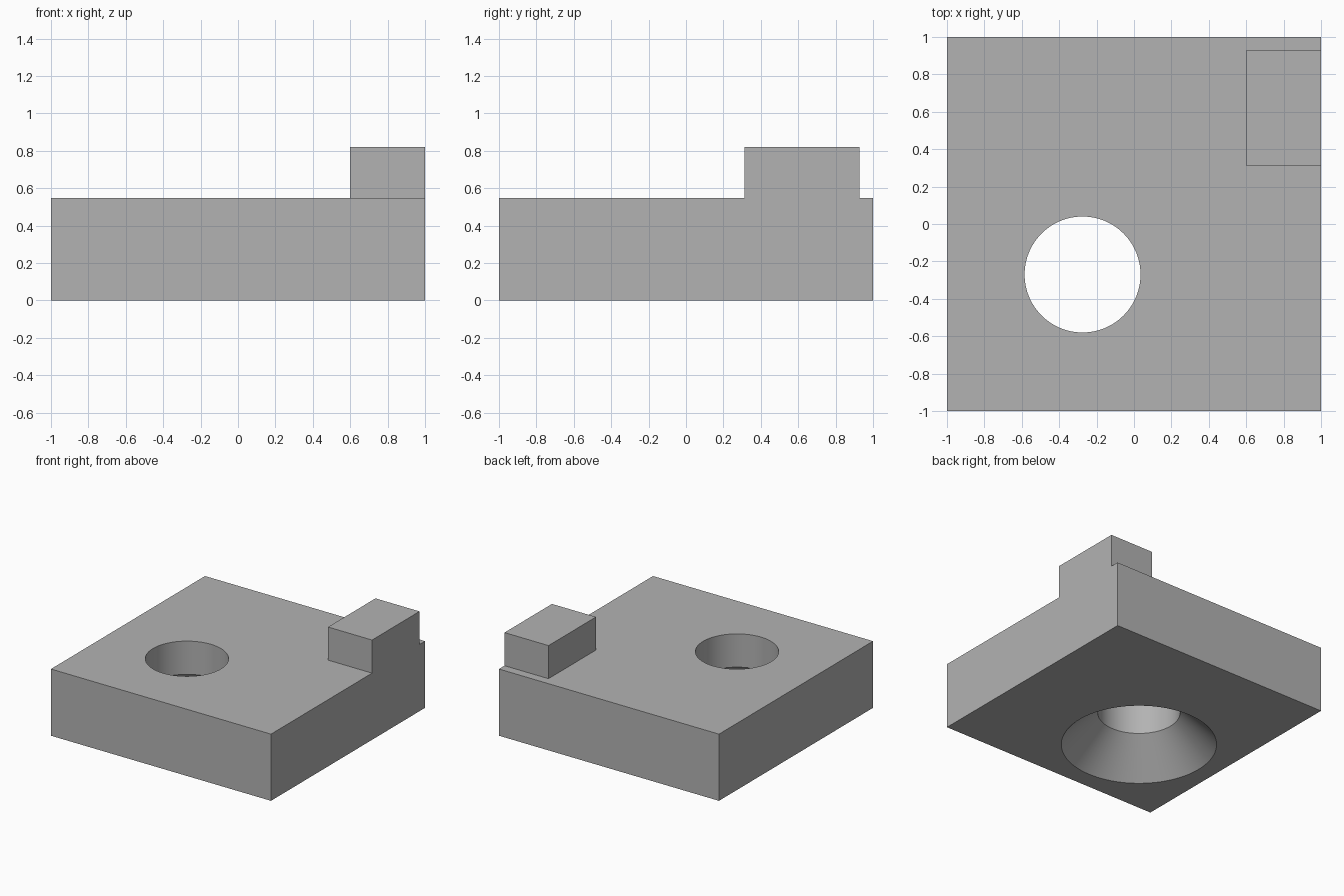
import bpy
import bmesh
from math import radians
from mathutils import Matrix, Vector

default = bpy.data.objects.get("Cube")
if default:
    bpy.data.objects.remove(default, do_unlink=True)

BASE_TOP, TAB_TOP = 0.548, 0.82
HOLE_X, HOLE_Y = -0.275, -0.27
HOLE_R, SINK_R, SINK_DEPTH = 0.31, 0.585, 0.275
OVERSHOOT = 0.1

grey = bpy.data.materials.new("plain grey")
grey.use_nodes = True
colour = (0.45, 0.45, 0.45, 1)
grey.diffuse_color = colour
grey.node_tree.nodes["Principled BSDF"].inputs["Base Color"].default_value = colour


def add_object(name, bm):
    mesh = bpy.data.meshes.new(name)
    bmesh.ops.recalc_face_normals(bm, faces=bm.faces)
    bm.to_mesh(mesh)
    bm.free()
    mesh.materials.append(grey)
    obj = bpy.data.objects.new(name, mesh)
    bpy.context.collection.objects.link(obj)
    return obj


def box(name, low, high):
    low, high = Vector(low), Vector(high)
    bm = bmesh.new()
    bmesh.ops.create_cube(bm, size=1, matrix=Matrix.Translation((low + high) / 2)
                          @ Matrix.Diagonal((*(high - low), 1)))
    return add_object(name, bm)


def cone(name, r_low, r_high, z_low, z_high):
    bm = bmesh.new()
    bmesh.ops.create_cone(bm, cap_ends=True, segments=96, radius1=r_low, radius2=r_high,
                          depth=z_high - z_low,
                          matrix=Matrix.Translation((HOLE_X, HOLE_Y, (z_low + z_high) / 2)))
    return add_object(name, bm)


def combine(target, helper, operation):
    mod = target.modifiers.new(helper.name, 'BOOLEAN')
    mod.operation = operation
    mod.solver = 'EXACT'
    mod.object = helper
    bpy.context.view_layer.objects.active = target
    bpy.ops.object.modifier_apply(modifier=mod.name)
    bpy.data.objects.remove(helper, do_unlink=True)


# Square base with a raised tab flush with its left side
block = box("base_block", (-1, -1, 0), (1, 1, BASE_TOP))
tab = box("corner_tab", (0.6, 0.312, BASE_TOP / 2), (1, 0.928, TAB_TOP))
combine(block, tab, 'UNION')

# Through hole, flared into a countersink underneath
slope = (SINK_R - HOLE_R) / SINK_DEPTH
bore = cone("bore_cutter", HOLE_R, HOLE_R, SINK_DEPTH / 2, BASE_TOP + OVERSHOOT)
combine(block, bore, 'DIFFERENCE')
sink = cone("countersink_cutter", SINK_R + slope * OVERSHOOT, HOLE_R,
            -OVERSHOOT, SINK_DEPTH)
combine(block, sink, 'DIFFERENCE')

# Smooth hole walls, crisp block edges
bpy.ops.object.select_all(action='DESELECT')
block.select_set(True)
bpy.context.view_layer.objects.active = block
bpy.ops.object.shade_smooth_by_angle(angle=radians(30))
